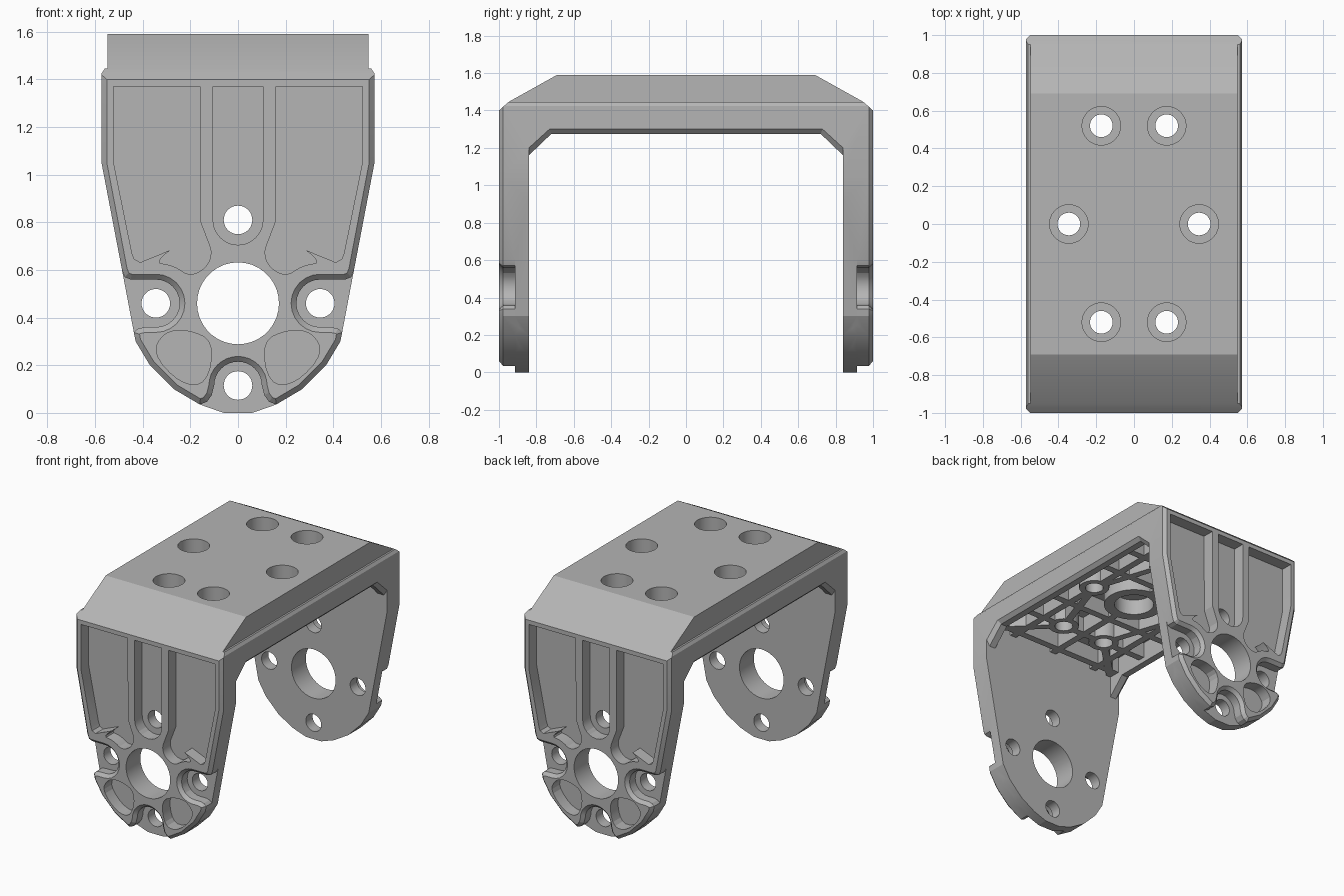
import bpy, bmesh
from math import cos, sin, radians, atan2, hypot
from mathutils import Vector

if "Cube" in bpy.data.objects:
    bpy.data.objects.remove(bpy.data.objects["Cube"])

grey = bpy.data.materials.new("matte grey")
grey.use_nodes = True
grey.diffuse_color = (0.46, 0.46, 0.46, 1)
grey.node_tree.nodes["Principled BSDF"].inputs["Base Color"].default_value = (0.46, 0.46, 0.46, 1)

# ---------- helpers ----------
PLACE = {"x": lambda p, t: (t, p[0], p[1]),
         "y": lambda p, t: (p[0], t, p[1]),
         "z": lambda p, t: (p[0], p[1], t)}


def solid(name, axis, *shells):
    """Each shell is a list of (loop, position) sections lofted along the axis."""
    bm = bmesh.new()
    for sections in shells:
        rings = [[bm.verts.new(PLACE[axis](p, t)) for p in loop] for loop, t in sections]
        n = len(rings[0])
        for a, b in zip(rings, rings[1:]):
            for i in range(n):
                bm.faces.new((a[i], a[(i + 1) % n], b[(i + 1) % n], b[i]))
        bm.faces.new(rings[0])
        bm.faces.new(rings[-1])
    bmesh.ops.recalc_face_normals(bm, faces=bm.faces)
    mesh = bpy.data.meshes.new(name)
    bm.to_mesh(mesh)
    bm.free()
    mesh.materials.append(grey)
    ob = bpy.data.objects.new(name, mesh)
    bpy.context.collection.objects.link(ob)
    return ob


def prism(loop, a, b):
    return [(loop, a), (loop, b)]


def combine(body, tool, operation="DIFFERENCE"):
    tool.hide_render = True
    mod = body.modifiers.new("cut", "BOOLEAN")
    mod.operation, mod.solver, mod.object = operation, "EXACT", tool
    bpy.context.view_layer.objects.active = body
    bpy.ops.object.modifier_apply(modifier=mod.name)
    bpy.data.objects.remove(tool)


def arc(cx, cz, r, start, end, steps=12):
    angles = [radians(start + (end - start) * i / steps) for i in range(steps + 1)]
    return [(cx + r * cos(a), cz + r * sin(a)) for a in angles]


def circle(cx, cz, r, steps=36):
    return arc(cx, cz, r, 0, 360, steps)[:-1]


def mirrored(half):
    return half + [(-x, z) for x, z in reversed(half) if x > 1e-4]


def flip(loop):
    return [(-x, z) for x, z in loop]


def inset(loop, d):
    out = []
    for i, p in enumerate(loop):
        p, a, b = Vector(p), Vector(loop[i - 1]), Vector(loop[(i + 1) % len(loop)])
        u, v = (p - a).normalized(), (b - p).normalized()
        m, n = Vector((-u.y, u.x)), Vector((-v.y, v.x))
        out.append(tuple(p + (m + n) * d / (1 + m.dot(n))))
    return out


def rounded(loop, passes=2):
    for _ in range(passes):
        pairs = zip(loop, loop[1:] + loop[:1])
        loop = [(a[0] + (b[0] - a[0]) * f, a[1] + (b[1] - a[1]) * f)
                for a, b in pairs for f in (0.25, 0.75)]
    return loop


def bar(p, q, w):
    a = atan2(q[1] - p[1], q[0] - p[0])
    ox, oy = -sin(a) * w / 2, cos(a) * w / 2
    return [(p[0] + ox, p[1] + oy), (p[0] - ox, p[1] - oy),
            (q[0] - ox, q[1] - oy), (q[0] + ox, q[1] + oy)]


# ---------- main body: front outline with screw notches and chamfered faces ----------
half = arc(0, 0.115, 0.1, 90, 0, 8)
half[0] = (0, 0.215)
half += [(0.11, 0.075), (0.13, 0.047), (0.16, 0.035), (0.27, 0.1), (0.37, 0.2),
         (0.43, 0.3), (0.437, 0.338), (0.42, 0.354), (0.39, 0.36)]
half += arc(0.345, 0.46, 0.1, 270, 90)
half += [(0.45, 0.56), (0.475, 0.57), (0.487, 0.6), (0.573, 1.05), (0.573, 1.425),
         (0.56, 1.445), (0.547, 1.445), (0.547, 1.7)]
outline = mirrored(half)
small = inset(outline, 0.022)
body = solid("bracket_body", "y", [(small, -1), (outline, -0.978), (outline, 0.978), (small, 1)])

# side silhouette with sloped shoulders
shoulder = [(1, -0.5), (1, 1.4), (0.95, 1.445), (0.69, 1.59)]
combine(body, solid("silhouette", "x", prism(mirrored(shoulder), -1, 1)), "INTERSECT")

# opening between the arms, chamfered along its outer edges
inner = mirrored([(0.84, -0.5), (0.84, 1.16), (0.72, 1.275)])
wide = mirrored([(0.84, -0.5), (0.84, 1.2), (0.73, 1.3)])
combine(body, solid("opening", "x", [(wide, -0.8), (wide, -0.573), (inner, -0.548),
                                     (inner, 0.548), (wide, 0.573), (wide, 0.8)]))

# thin mounting plates at the foot of both arms
foot = mirrored([(0.06, 0), (0.16, 0.035), (0.27, 0.1), (0.37, 0.2), (0.43, 0.3), (0.487, 0.6)])
for s in (-1, 1):
    combine(body, solid("foot_plate", "y", prism(foot, s * 0.915, s * 0.84)), "UNION")

# ---------- recessed panels on the outside of both arms ----------
panel = [(0.522, 1.37), (0.16, 1.37), (0.157, 0.8)] + rounded(
    [(0.157, 0.77), (0.11, 0.7), (0.12, 0.62), (0.2, 0.57), (0.27, 0.62),
     (0.36, 0.632)], 2)[3:-3] + [(0.41, 0.632), (0.435, 0.645), (0.445, 0.67), (0.522, 1.05)]
slot = [(0.105, 1.37), (-0.105, 1.37)] + arc(0, 0.81, 0.105, 180, 360)
dimple = rounded([(0.36, 0.25), (0.31, 0.34), (0.21, 0.35), (0.1, 0.3),
                  (0.13, 0.12), (0.24, 0.12)])
recesses = [prism(loop, s * 1.1, s * 0.915) for s in (-1, 1)
            for loop in (panel, flip(panel), slot, dimple, flip(dimple))]
combine(body, solid("arm_recesses", "y", *recesses))

# pivot hole and four screw holes through both arms
arm_holes = [(0, 0.46, 0.172), (0.345, 0.46, 0.06), (-0.345, 0.46, 0.06),
             (0, 0.81, 0.06), (0, 0.115, 0.06)]
combine(body, solid("arm_holes", "y", *[prism(circle(*h), -1.2, 1.2) for h in arm_holes]))

# ---------- hollow underside with ribs and bosses ----------
tray = [(-0.5, -0.84), (0.5, -0.84), (0.5, 0.84), (-0.5, 0.84)]
combine(body, solid("underside_hollow", "z", prism(tray, 1, 1.42)))

screws = [(x, y) for x in (-0.173, 0.173) for y in (-0.52, 0.52)] + [(-0.345, 0), (0.345, 0)]
ribs = [((-0.52, y), (0.52, y)) for y in (-0.78, -0.52, -0.26, 0.26, 0.52, 0.78)]
ribs += [((x, -0.86), (x, 0.86)) for x in (-0.345, 0, 0.345)]
for sx in (-1, 1):
    for sy in (-1, 1):
        ribs.append(((sx * 0.345, 0), (sx * 0.173, sy * 0.52)))
        ribs.append(((sx * 0.173, sy * 0.52), (sx * 0.52, sy * 0.86)))
for p, q in ribs:
    combine(body, solid("rib", "z", prism(bar(p, q, 0.05), 1.31, 1.44)), "UNION")
for x, y in screws:
    combine(body, solid("boss", "z", prism(circle(x, y, 0.1), 1.31, 1.45)), "UNION")
combine(body, solid("hub", "z", prism(circle(0, 0, 0.2), 1.31, 1.45)), "UNION")
combine(body, solid("hub_bore", "z", prism(circle(0, 0, 0.13), 1.2, 1.42)))

# counterbored screw holes in the top
combine(body, solid("counterbores", "z", *[prism(circle(x, y, 0.102), 1.46, 1.8) for x, y in screws]))
combine(body, solid("top_holes", "z", *[prism(circle(x, y, 0.06), 1.2, 1.8) for x, y in screws]))

# crisp flat planes, smooth bores
bpy.ops.object.select_all(action="DESELECT")
body.select_set(True)
bpy.context.view_layer.objects.active = body
bpy.ops.object.shade_smooth_by_angle(angle=radians(15))
